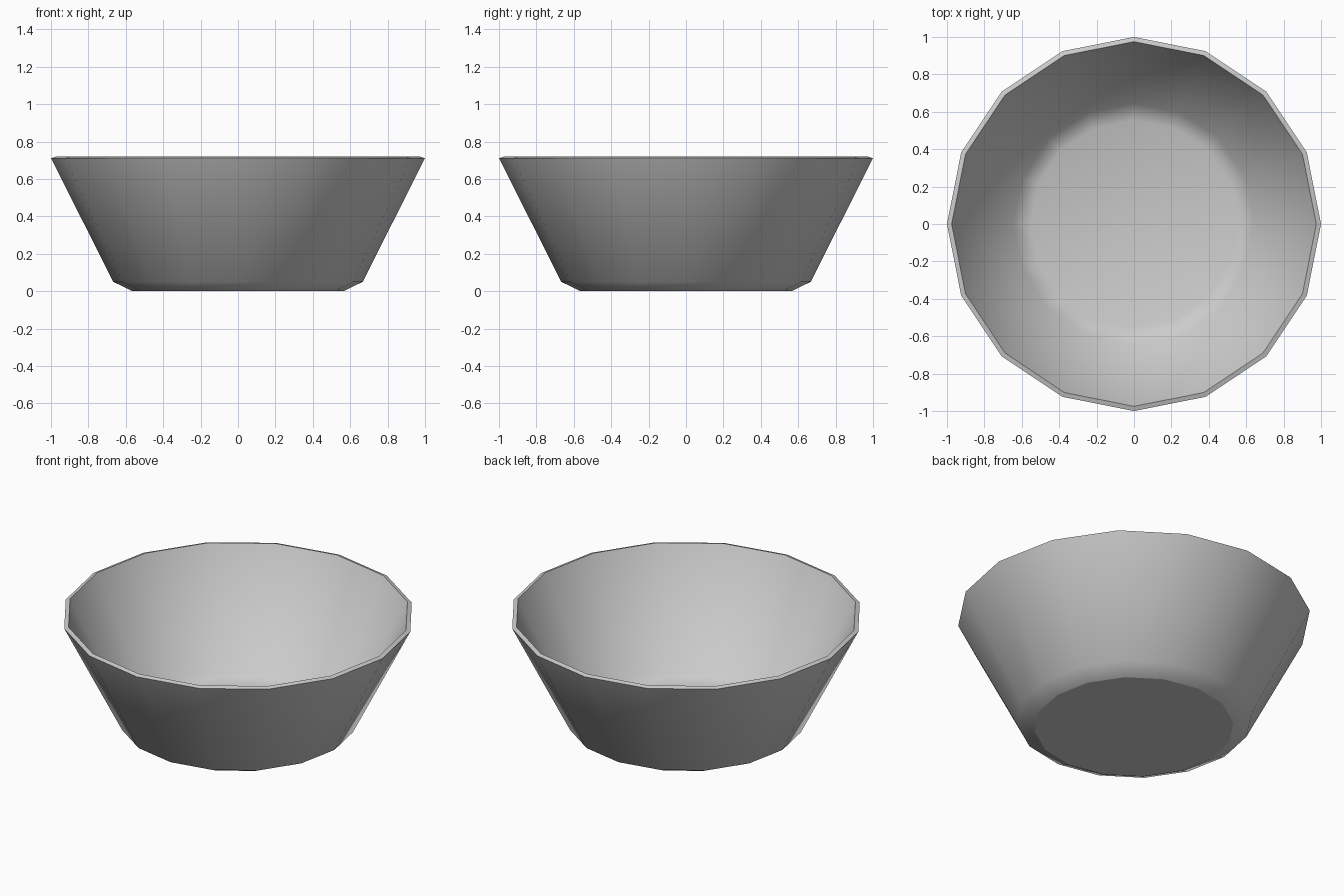
import bpy, bmesh, math

SIDES = 16

cube = bpy.data.objects.get("Cube")
if cube:
    bpy.data.objects.remove(cube, do_unlink=True)

# Plain grey finish
grey = bpy.data.materials.new("plain_grey")
grey.use_nodes = True
colour = (0.6, 0.6, 0.6, 1)
grey.diffuse_color = colour
grey.node_tree.nodes["Principled BSDF"].inputs["Base Color"].default_value = colour

# Profile (radius, height): underside edge, foot, outer rim, inner rim, inner foot, floor edge
profile = [(0.565, 0), (0.667, 0.05), (1, 0.711), (0.975, 0.719), (0.645, 0.06), (0.555, 0.028)]

bm = bmesh.new()
rings = []
for radius, height in profile:
    ring = []
    for i in range(SIDES):
        a = math.tau * i / SIDES
        ring.append(bm.verts.new((radius * math.cos(a), radius * math.sin(a), height)))
    rings.append(ring)

# Walls and rim
for low, high in zip(rings, rings[1:]):
    for i in range(SIDES):
        j = (i + 1) % SIDES
        bm.faces.new((low[i], low[j], high[j], high[i]))

# Underside and floor
bm.faces.new(rings[0][::-1])
bm.faces.new(rings[-1])
for face in bm.faces:
    face.smooth = True

# Keep the rim and the underside crisp
for ring in (rings[0], rings[2], rings[3]):
    for i in range(SIDES):
        bm.edges.get((ring[i], ring[(i + 1) % SIDES])).smooth = False

mesh = bpy.data.meshes.new("bowl")
bm.to_mesh(mesh)
bm.free()
mesh.materials.append(grey)
bowl = bpy.data.objects.new("bowl", mesh)
bpy.context.collection.objects.link(bowl)
